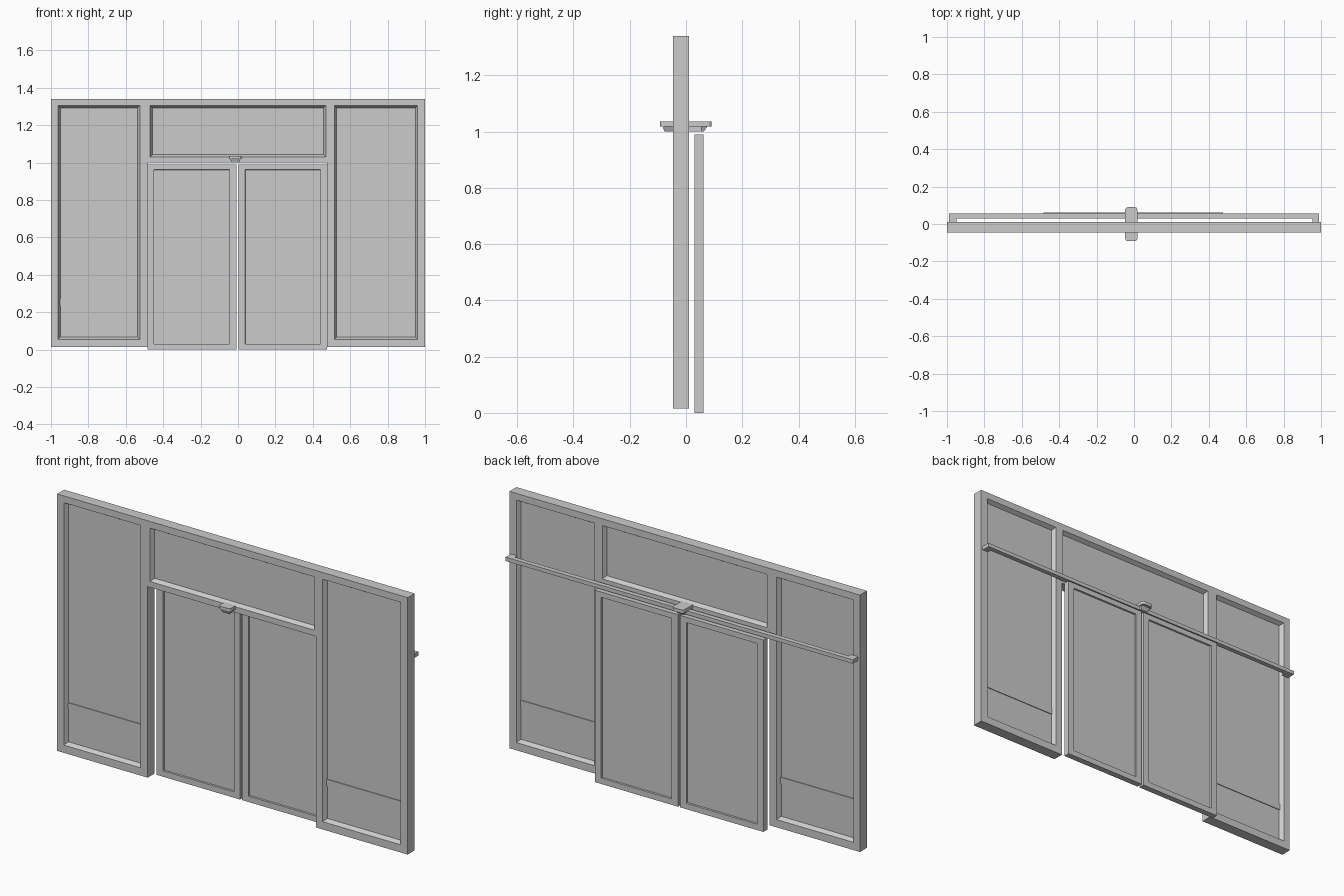
import bpy, bmesh
from mathutils import Matrix

cube = bpy.data.objects.get("Cube")
if cube:
    bpy.data.objects.remove(cube, do_unlink=True)

# One plain grey for everything
grey = bpy.data.materials.new("plain_grey")
grey.use_nodes = True
colour = (0.6, 0.6, 0.6, 1)
grey.diffuse_color = colour
grey.node_tree.nodes["Principled BSDF"].inputs["Base Color"].default_value = colour


def finish(name, bm):
    bmesh.ops.recalc_face_normals(bm, faces=bm.faces)
    mesh = bpy.data.meshes.new(name)
    bm.to_mesh(mesh)
    bm.free()
    mesh.materials.append(grey)
    obj = bpy.data.objects.new(name, mesh)
    bpy.context.collection.objects.link(obj)
    return obj


def box(name, x0, x1, y0, y1, z0, z1):
    bm = bmesh.new()
    bmesh.ops.create_cube(bm, size=1)
    bm.transform(Matrix.Translation(((x0 + x1) / 2, (y0 + y1) / 2, (z0 + z1) / 2))
                 @ Matrix.Diagonal((x1 - x0, y1 - y0, z1 - z0, 1)))
    return finish(name, bm)


def bridge(bm, a, b):
    for i in range(4):
        j = (i + 1) % 4
        bm.faces.new((a[i], a[j], b[j], b[i]))


def bay(name, outer, opening, y0, y1, splay, depth):
    """Framed pane: rectangles are x0, x1, z0, z1; both sides have a recess."""
    inner = (opening[0] + splay, opening[1] - splay, opening[2] + splay, opening[3] - splay)
    bm = bmesh.new()

    def ring(rect, y):
        x0, x1, z0, z1 = rect
        return [bm.verts.new((x, y, z)) for x, z in ((x0, z0), (x1, z0), (x1, z1), (x0, z1))]

    rims = []
    for y, pane_y in ((y0, y0 + depth), (y1, y1 - depth)):
        rim, edge, pane = ring(outer, y), ring(opening, y), ring(inner, pane_y)
        bridge(bm, rim, edge)
        bridge(bm, edge, pane)
        bm.faces.new(pane)
        rims.append(rim)
    bridge(bm, *rims)
    return finish(name, bm)


FRONT, BACK = -0.046, 0.011
TOP, BASE = 1.34, 0.015
JAMB_R, JAMB_L = -0.483, 0.477

# Fixed side panels and the transom light
side_z = (0.055, 1.305)
bay("right_side_panel", (-1, JAMB_R, BASE, TOP), (-0.962, -0.525, *side_z), FRONT, BACK, 0.012, 0.021)
bay("left_side_panel", (JAMB_L, 1, BASE, TOP), (0.515, 0.96, *side_z), FRONT, BACK, 0.012, 0.021)
bay("transom_light", (JAMB_R, JAMB_L, 1.0, TOP), (-0.47, 0.47, 1.03, 1.305), FRONT, BACK, 0.012, 0.021)

# Low glazing bars across the side panes
for name, x0, x1 in (("right_glazing_bar", -0.951, -0.536), ("left_glazing_bar", 0.526, 0.949)):
    box(name, x0, x1, FRONT + 0.017, BACK - 0.017, 0.237, 0.27)

# Sliding doors behind the frame
for name, x0, x1 in (("right_door", -0.485, -0.009), ("left_door", 0.002, 0.477)):
    bay(name, (x0, x1, 0, 0.99), (x0 + 0.036, x1 - 0.036, 0.03, 0.962), 0.03, 0.062, 0.001, 0.009)

# Door track with end returns to the frame
box("door_track", -0.99, 0.99, 0.03, 0.055, 1.0, 1.02)
for name, x0, x1 in (("right_track_return", -0.99, -0.95), ("left_track_return", 0.955, 0.99)):
    box(name, x0, x1, BACK, 0.03, 1.0, 1.02)

# Motion sensors on both faces: rounded cap over a tapered cup
for side, wall, tip in (("front", FRONT, -0.092), ("back", BACK, 0.09)):
    y0, y1 = sorted((wall, tip))
    cap = box(side + "_sensor_cap", -0.047, 0.018, y0, y1, 1.018, 1.036)
    bm = bmesh.new()
    bm.from_mesh(cap.data)
    corners = [e for e in bm.edges if all(abs(v.co.y - tip) < 0.001 for v in e.verts)
               and abs(e.verts[0].co.z - e.verts[1].co.z) > 0.01]
    bmesh.ops.bevel(bm, geom=corners, offset=0.014, segments=3, profile=0.5, affect='EDGES')
    bm.to_mesh(cap.data)
    bm.free()

    cup_tip = wall + (tip - wall) * 0.82
    y0, y1 = sorted((wall, cup_tip))
    cup = box(side + "_sensor_cup", -0.042, 0.013, y0, y1, 1.0, 1.018)
    for v in cup.data.vertices:
        if v.co.z < 1.01:
            v.co.x = -0.0145 + (v.co.x + 0.0145) * 0.7
            if abs(v.co.y - cup_tip) < 0.001:
                v.co.y = wall + (cup_tip - wall) * 0.8
